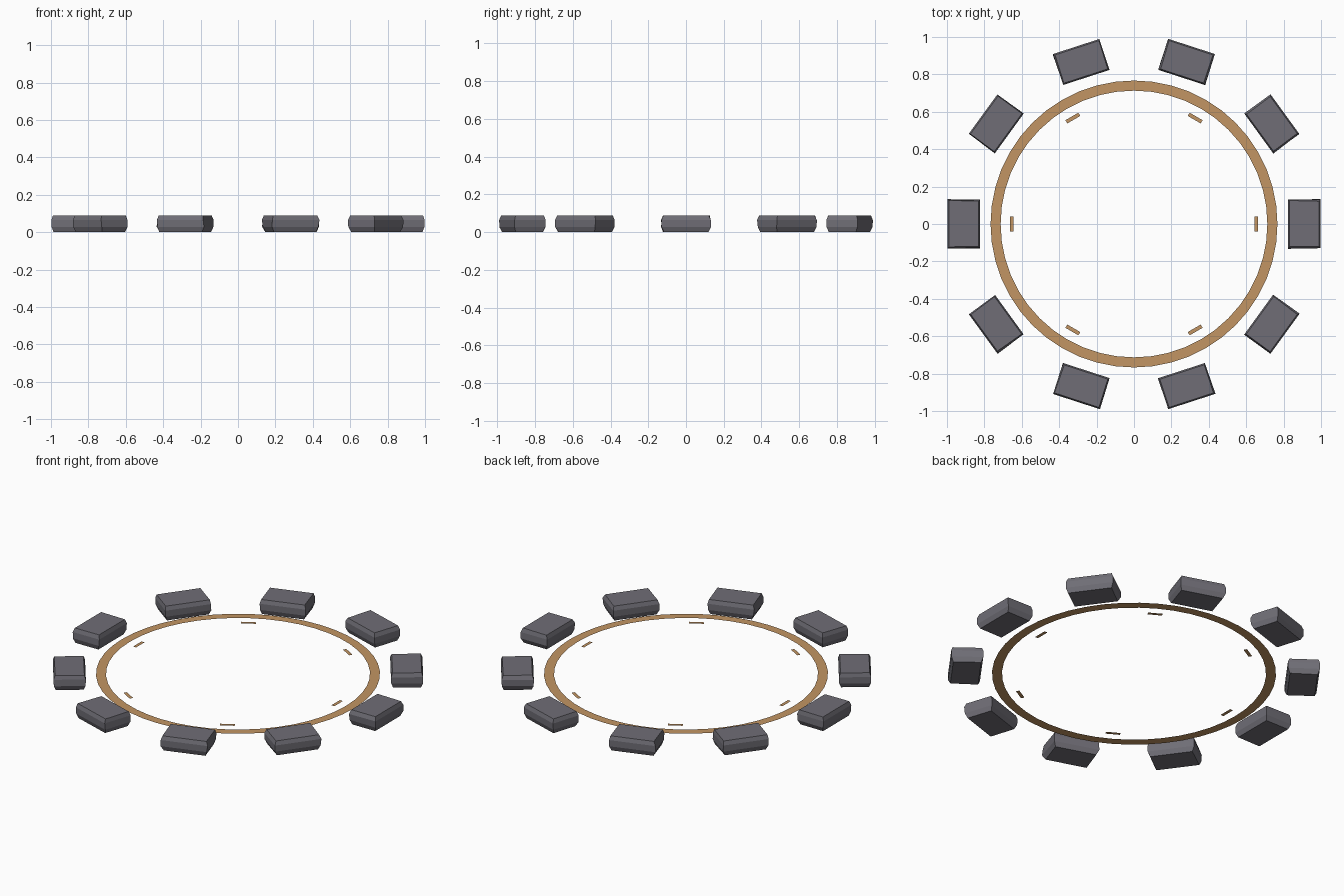
import bpy, bmesh, math, random
from mathutils import Matrix, Vector

cube = bpy.data.objects.get("Cube")
if cube:
    bpy.data.objects.remove(cube, do_unlink=True)
random.seed(4)


def material(name, rgb):
    m = bpy.data.materials.new(name)
    m.use_nodes = True
    m.diffuse_color = (*rgb, 1)
    m.node_tree.nodes["Principled BSDF"].inputs["Base Color"].default_value = (*rgb, 1)
    return m


stone = material("stone_grey", (0.16, 0.155, 0.18))
tan = material("tan_brown", (0.54, 0.30, 0.125))


def finish(name, bm, mat):
    mesh = bpy.data.meshes.new(name)
    bm.to_mesh(mesh)
    bm.free()
    mesh.materials.append(mat)
    obj = bpy.data.objects.new(name, mesh)
    bpy.context.collection.objects.link(obj)
    return obj


MARK_Z = 0.033

# Flat painted ring
SEGMENTS = 48
bm = bmesh.new()
inner, outer = [], []
for i in range(SEGMENTS):
    a = math.tau * i / SEGMENTS
    for loop, r in ((inner, 0.713), (outer, 0.767)):
        loop.append(bm.verts.new((r * math.cos(a), r * math.sin(a), MARK_Z)))
for i in range(SEGMENTS):
    j = (i + 1) % SEGMENTS
    bm.faces.new((inner[i], outer[i], outer[j], inner[j]))
finish("ground_ring", bm, tan)

# Six flat dashes inside the ring
for i in range(6):
    bm = bmesh.new()
    place = (Matrix.Rotation(math.tau * i / 6, 4, "Z")
             @ Matrix.Translation((0.654, 0, MARK_Z))
             @ Matrix.Diagonal((0.02, 0.08, 1, 1)))
    bmesh.ops.create_grid(bm, x_segments=1, y_segments=1, size=0.5, matrix=place)
    finish(f"inner_dash_{i + 1}", bm, tan)


# Rough stone blocks: stacked rectangles that bulge at mid height
def stone_block(name, angle):
    bm = bmesh.new()
    place = Matrix.Rotation(angle, 4, "Z") @ Matrix.Translation((0.911, 0, 0))
    rings = []
    for z, inset in ((0, 0.012), (0.028, 0.001), (0.065, 0), (0.088, 0.008)):
        ring = []
        for sx, sy in ((-1, -1), (1, -1), (1, 1), (-1, 1)):
            jitter = random.uniform(-0.003, 0.003)
            point = Vector((sx * (0.087 - inset), sy * (0.131 - inset + jitter), z))
            ring.append(bm.verts.new(place @ point))
        rings.append(ring)
    bm.faces.new(rings[0][::-1])
    bm.faces.new(rings[-1])
    for low, high in zip(rings, rings[1:]):
        for i in range(4):
            j = (i + 1) % 4
            bm.faces.new((low[i], low[j], high[j], high[i]))
    finish(name, bm, stone)


for i in range(10):
    stone_block(f"stone_{i + 1}", math.tau * i / 10)
